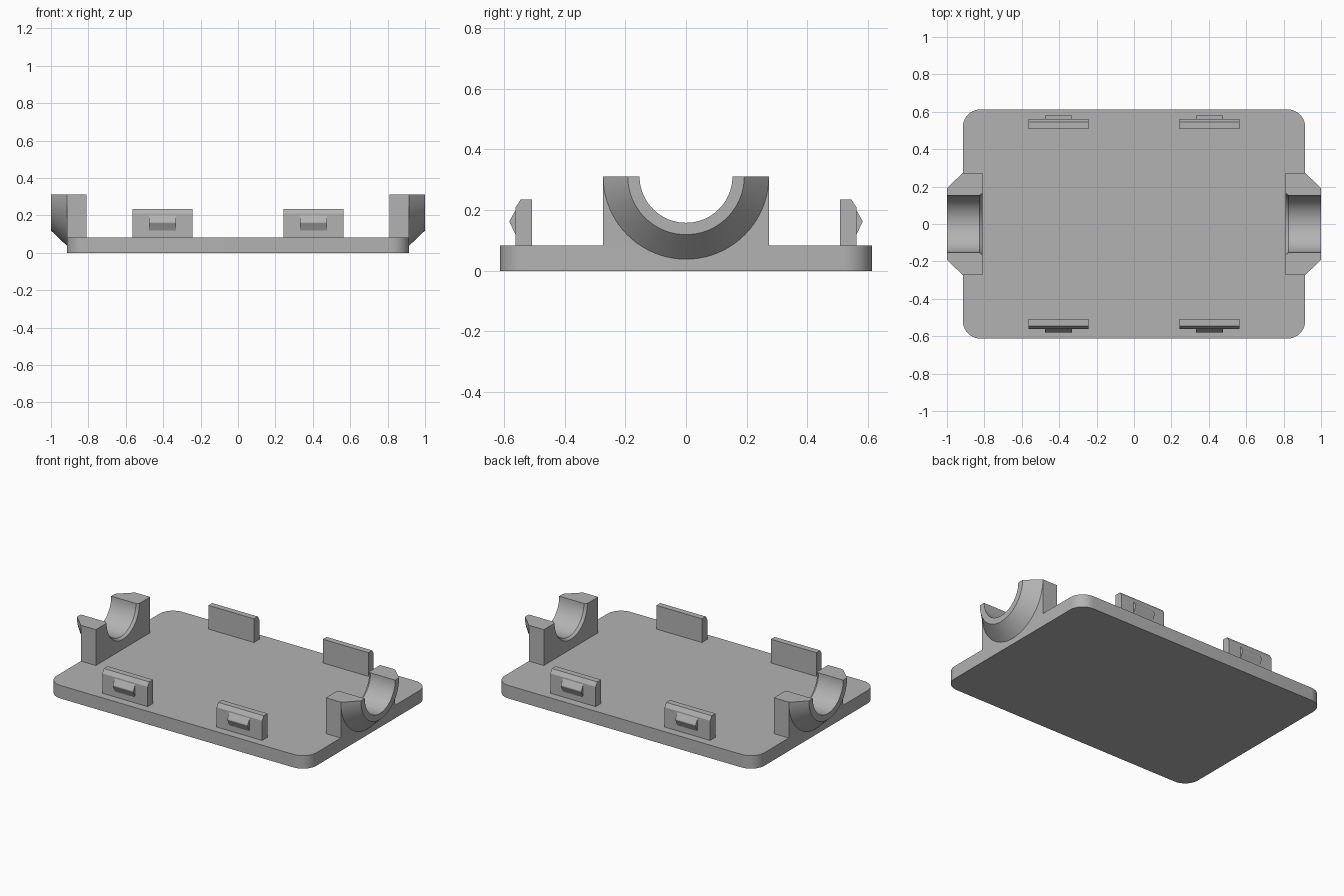
import bpy, bmesh
from math import sin, cos, pi, radians

cube = bpy.data.objects.get("Cube")
if cube:
    bpy.data.objects.remove(cube, do_unlink=True)

grey = bpy.data.materials.new("plain grey")
grey.use_nodes = True
COLOUR = (0.45, 0.45, 0.45, 1)
grey.diffuse_color = COLOUR
grey.node_tree.nodes["Principled BSDF"].inputs["Base Color"].default_value = COLOUR


def loft(name, loops, mirror=None, caps=(True, True)):
    """Join closed loops of points into a skin, with optional end caps."""
    bm = bmesh.new()
    rings = [[bm.verts.new(p) for p in loop] for loop in loops]
    count = len(rings[0])
    for a, b in zip(rings, rings[1:]):
        for i in range(count):
            j = (i + 1) % count
            bm.faces.new((a[i], a[j], b[j], b[i]))
    if caps[0]:
        bm.faces.new(rings[0][::-1])
    if caps[1]:
        bm.faces.new(rings[-1])
    bmesh.ops.recalc_face_normals(bm, faces=bm.faces)
    mesh = bpy.data.meshes.new(name)
    bm.to_mesh(mesh)
    bm.free()
    mesh.materials.append(grey)
    obj = bpy.data.objects.new(name, mesh)
    bpy.context.collection.objects.link(obj)
    bpy.ops.object.select_all(action='DESELECT')
    obj.select_set(True)
    bpy.context.view_layer.objects.active = obj
    bpy.ops.object.shade_smooth_by_angle(angle=radians(25))
    if mirror:
        mod = obj.modifiers.new("mirror", 'MIRROR')
        mod.use_axis = mirror
        mod.use_mirror_merge = False
    return obj


def arc(cy, cz, r, start, end, steps):
    angles = [start + (end - start) * i / steps for i in range(steps + 1)]
    return [(cy + r * cos(a), cz + r * sin(a)) for a in angles]


def at_x(x, outline):
    return [(x, y, z) for y, z in outline]


# Base plate with rounded corners
HX, HY, TOP, R = 0.915, 0.613, 0.083, 0.095
outline = []
for k, (sx, sy) in enumerate([(1, 1), (-1, 1), (-1, -1), (1, -1)]):
    outline += arc(sx * (HX - R), sy * (HY - R), R, k * pi / 2, (k + 1) * pi / 2, 10)
loft("base_plate", [[(x, y, z) for x, y in outline] for z in (0, TOP)])

# Saddle blocks with a half-round bore, slightly flared on the inner side
AXIS, BORE, WIDE, STEPS = 0.311, 0.153, 0.273, 40


def block_section(x, r):
    return at_x(x, [(-WIDE, AXIS), (-WIDE, TOP), (WIDE, TOP), (WIDE, AXIS)]
                + arc(0, AXIS, r, 0, -pi, STEPS))


loft("saddle_block", [block_section(0.81, 0.165), block_section(0.826, BORE),
                      block_section(HX, BORE)], (True, False, False))


# Tapered half-round collars on the outer ends
def collar_section(x, r):
    return at_x(x, arc(0, AXIS, r, -pi, 0, STEPS) + arc(0, AXIS, BORE, 0, -pi, STEPS))


loft("saddle_collar", [collar_section(HX, WIDE), collar_section(1.0, 0.192)],
     (True, False, False), (False, True))

# Snap tabs with a chamfered outer top edge
tab = [(0.507, TOP), (0.561, TOP), (0.561, 0.209), (0.545, 0.234), (0.507, 0.234)]
loft("snap_tab", [at_x(x, tab) for x in (0.243, 0.563)], (True, True, False))

# Small catch ridges on the outer tab faces
ridge = ([(0.561, 0.118)] + arc(0.571, 0.162, 0.01, -pi / 5, pi / 5, 6)
         + [(0.561, 0.2)])
loft("catch_ridge", [at_x(x, ridge) for x in (0.331, 0.475)], (True, True, False))
